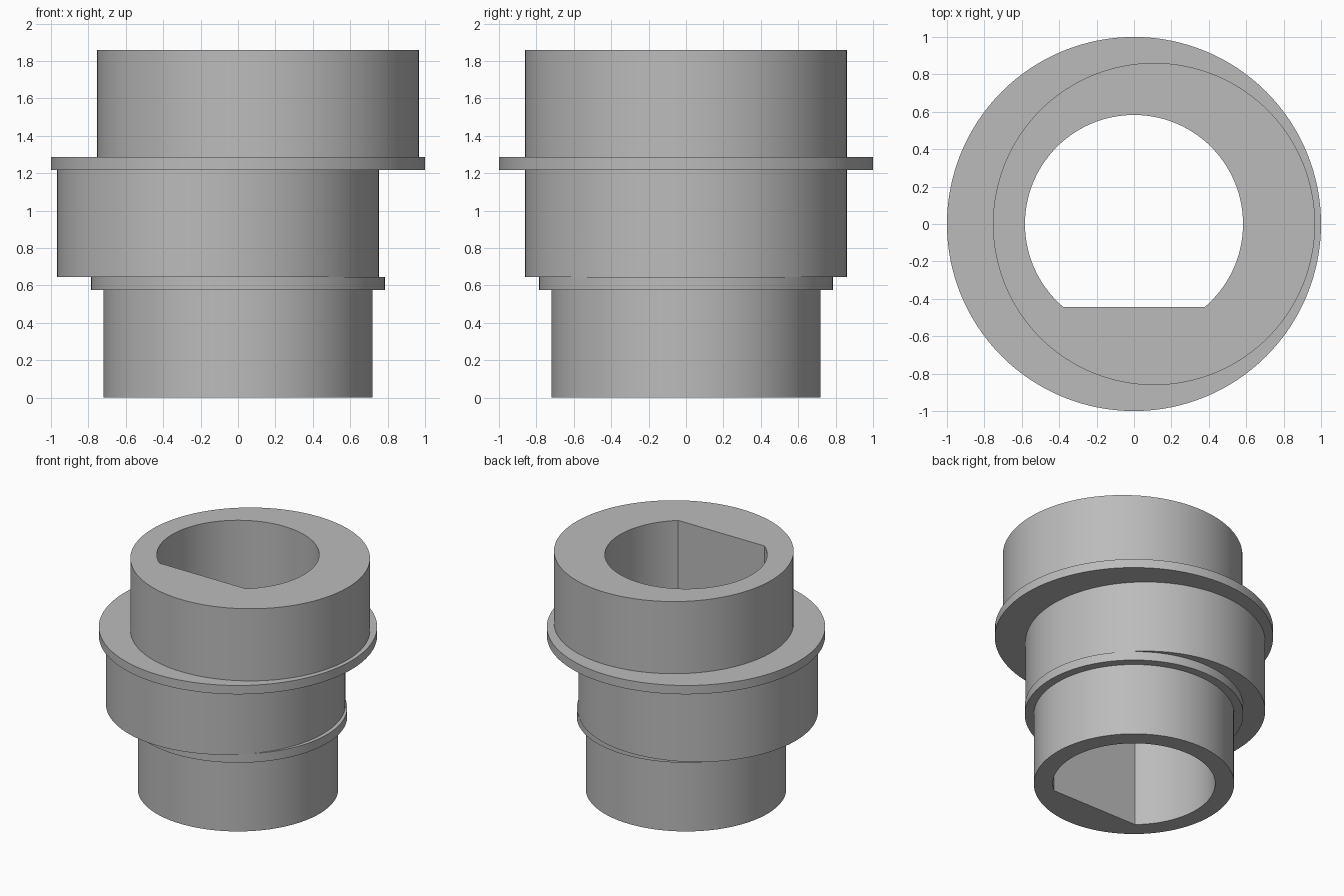
import bpy
import bmesh
from math import asin, cos, pi, sin

cube = bpy.data.objects.get("Cube")
if cube:
    bpy.data.objects.remove(cube, do_unlink=True)

SEGMENTS = 128

grey = bpy.data.materials.new("plain grey")
grey.use_nodes = True
colour = (0.5, 0.5, 0.5, 1)
grey.diffuse_color = colour
grey.node_tree.nodes["Principled BSDF"].inputs["Base Color"].default_value = colour


def arc(radius, cx=0, start=0, end=2 * pi, closed=True):
    steps = SEGMENTS if closed else SEGMENTS - 1
    angles = [start + (end - start) * i / steps for i in range(SEGMENTS)]
    return [(cx + radius * cos(a), radius * sin(a)) for a in angles]


def prism(name, outline, bottom, top):
    """Extrude a flat outline upwards into a solid."""
    bm = bmesh.new()
    base = bm.faces.new([bm.verts.new((x, y, bottom)) for x, y in outline])
    side = bmesh.ops.extrude_face_region(bm, geom=[base], use_keep_orig=True)
    raised = [v for v in side["geom"] if isinstance(v, bmesh.types.BMVert)]
    bmesh.ops.translate(bm, verts=raised, vec=(0, 0, top - bottom))
    bmesh.ops.recalc_face_normals(bm, faces=bm.faces)
    mesh = bpy.data.meshes.new(name)
    bm.to_mesh(mesh)
    bm.free()
    mesh.materials.append(grey)
    obj = bpy.data.objects.new(name, mesh)
    bpy.context.collection.objects.link(obj)
    return obj


def combine(target, other, operation):
    bpy.context.view_layer.objects.active = target
    mod = target.modifiers.new(operation, "BOOLEAN")
    mod.operation = operation
    mod.solver = "EXACT"
    mod.object = other
    bpy.ops.object.modifier_apply(modifier=mod.name)
    bpy.data.objects.remove(other, do_unlink=True)


# Hub, flanges and the two opposed eccentric discs
OFFSET = 0.107
body = prism("eccentric_sleeve", arc(0.72), 0, 0.6)
tiers = [
    ("lower_flange", 0.785, 0, 0.575, 0.645),
    ("lower_eccentric", 0.861, -OFFSET, 0.645, 1.24),
    ("upper_flange", 1.0, 0, 1.218, 1.288),
    ("upper_eccentric", 0.861, OFFSET, 1.26, 1.86),
]
for name, radius, cx, bottom, top in tiers:
    combine(body, prism(name, arc(radius, cx), bottom, top), "UNION")

# D-shaped bore with its flat towards the front
BORE, FLAT = 0.583, -0.443
corner = asin(FLAT / BORE)
bore = arc(BORE, 0, corner, pi - corner, closed=False)
combine(body, prism("bore_cutter", bore, -0.1, 2), "DIFFERENCE")

bpy.ops.object.select_all(action="DESELECT")
body.select_set(True)
bpy.context.view_layer.objects.active = body
bpy.ops.object.shade_smooth_by_angle(angle=pi / 6)
